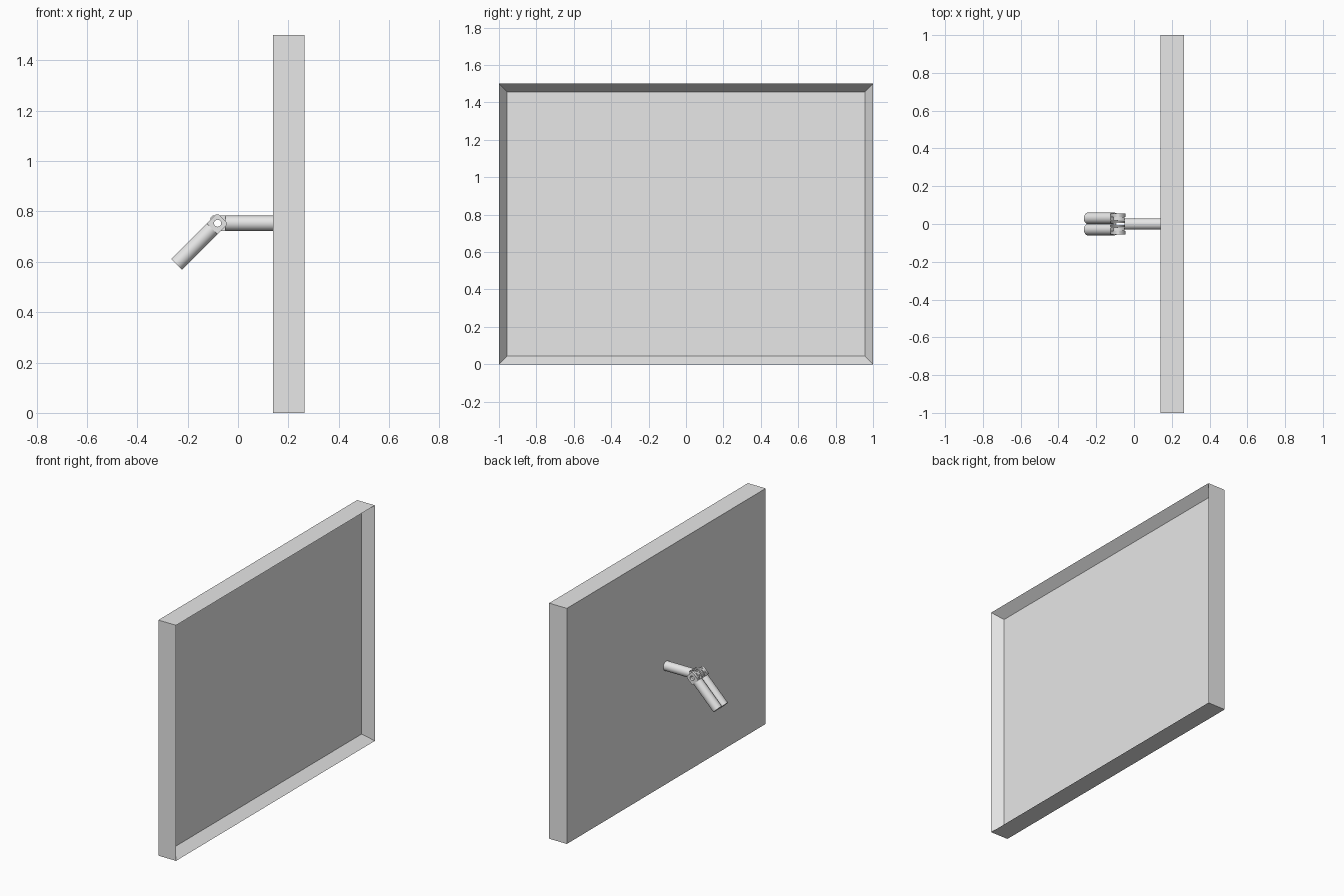
import bpy, bmesh, math
from mathutils import Matrix, Vector

if "Cube" in bpy.data.objects:
    bpy.data.objects.remove(bpy.data.objects["Cube"])

grey = bpy.data.materials.new("light_grey")
grey.diffuse_color = (0.8, 0.8, 0.8, 1)
grey.use_nodes = True
grey.node_tree.nodes["Principled BSDF"].inputs["Base Color"].default_value = grey.diffuse_color

PIVOT = (-0.081, 0.753)      # hinge x, z
R = 0.03                     # tube radius
BODY = 0.031                 # distance from hinge to tube start


def placement(angle, y):
    """Frame at the hinge whose x axis points along the tube."""
    return (Matrix.Translation((PIVOT[0], y, PIVOT[1]))
            @ Matrix.Rotation(-angle, 4, 'Y'))


def add_mesh(name, bm, smooth=False):
    bmesh.ops.recalc_face_normals(bm, faces=bm.faces)
    mesh = bpy.data.meshes.new(name)
    bm.to_mesh(mesh)
    bm.free()
    mesh.materials.append(grey)
    ob = bpy.data.objects.new(name, mesh)
    bpy.context.collection.objects.link(ob)
    if smooth:
        bpy.ops.object.select_all(action='DESELECT')
        ob.select_set(True)
        bpy.context.view_layer.objects.active = ob
        bpy.ops.object.shade_smooth_by_angle(angle=math.radians(35))
    return ob


def tube(name, angle, y, end):
    """Solid round bar running away from the hinge."""
    bm = bmesh.new()
    m = (placement(angle, y) @ Matrix.Translation(((BODY + end) / 2, 0, 0))
         @ Matrix.Rotation(math.pi / 2, 4, 'Y'))
    bmesh.ops.create_cone(bm, cap_ends=True, segments=32, radius1=R,
                          radius2=R, depth=end - BODY, matrix=m)
    add_mesh(name, bm, True)


def lug(name, angle, y, thick):
    """Hinge plate with chamfered end and a round bolt hole."""
    c, e = 0.008, 0.028
    outline = [(BODY, -R), (BODY, R), (-e + c, R), (-e, R - c),
               (-e, -R + c), (-e + c, -R)]
    hole = [(0.014 * math.cos(t), 0.014 * math.sin(t))
            for t in (math.tau * i / 24 for i in range(24))]
    curve = bpy.data.curves.new(name, 'CURVE')
    curve.dimensions = '2D'
    curve.fill_mode = 'BOTH'
    curve.extrude = thick / 2
    for pts in (outline, hole):
        s = curve.splines.new('POLY')
        s.points.add(len(pts) - 1)
        for p, q in zip(s.points, pts):
            p.co = (*q, 0, 1)
        s.use_cyclic_u = True
    tmp = bpy.data.objects.new(name + "_curve", curve)
    bpy.context.collection.objects.link(tmp)
    bpy.context.view_layer.update()
    bm = bmesh.new()
    bm.from_mesh(tmp.to_mesh())
    tmp.to_mesh_clear()
    bpy.data.objects.remove(tmp)
    bmesh.ops.remove_doubles(bm, verts=bm.verts, dist=1e-5)
    bm.transform(placement(angle, y) @ Matrix.Rotation(math.pi / 2, 4, 'X'))
    add_mesh(name, bm)


# Panel with a recessed face on +x
bm = bmesh.new()
bmesh.ops.create_cube(bm, size=1, matrix=Matrix.Translation((0.2015, 0, 0.75))
                      @ Matrix.Diagonal((0.125, 2, 1.5, 1)))
bm.normal_update()
front = max(bm.faces, key=lambda f: f.normal.x)
bmesh.ops.inset_region(bm, faces=[front], thickness=0.0625)
bmesh.ops.translate(bm, verts=front.verts, vec=Vector((-0.062, 0, 0)))
add_mesh("panel_frame", bm)

# Support rod and its two hinge lugs
tube("support_rod", 0, 0, 0.222)

# Twin angled handles, each with a slotted hinge end
DOWN = math.radians(225)
for side, label in ((1, "back"), (-1, "front")):
    lug(f"rod_lug_{label}", 0, side * 0.027, 0.018)
    tube(f"handle_{label}", DOWN, side * 0.03, 0.231)
    lug(f"handle_outer_lug_{label}", DOWN, side * 0.0465, 0.017)
    lug(f"handle_inner_lug_{label}", DOWN, side * 0.0105, 0.011)
